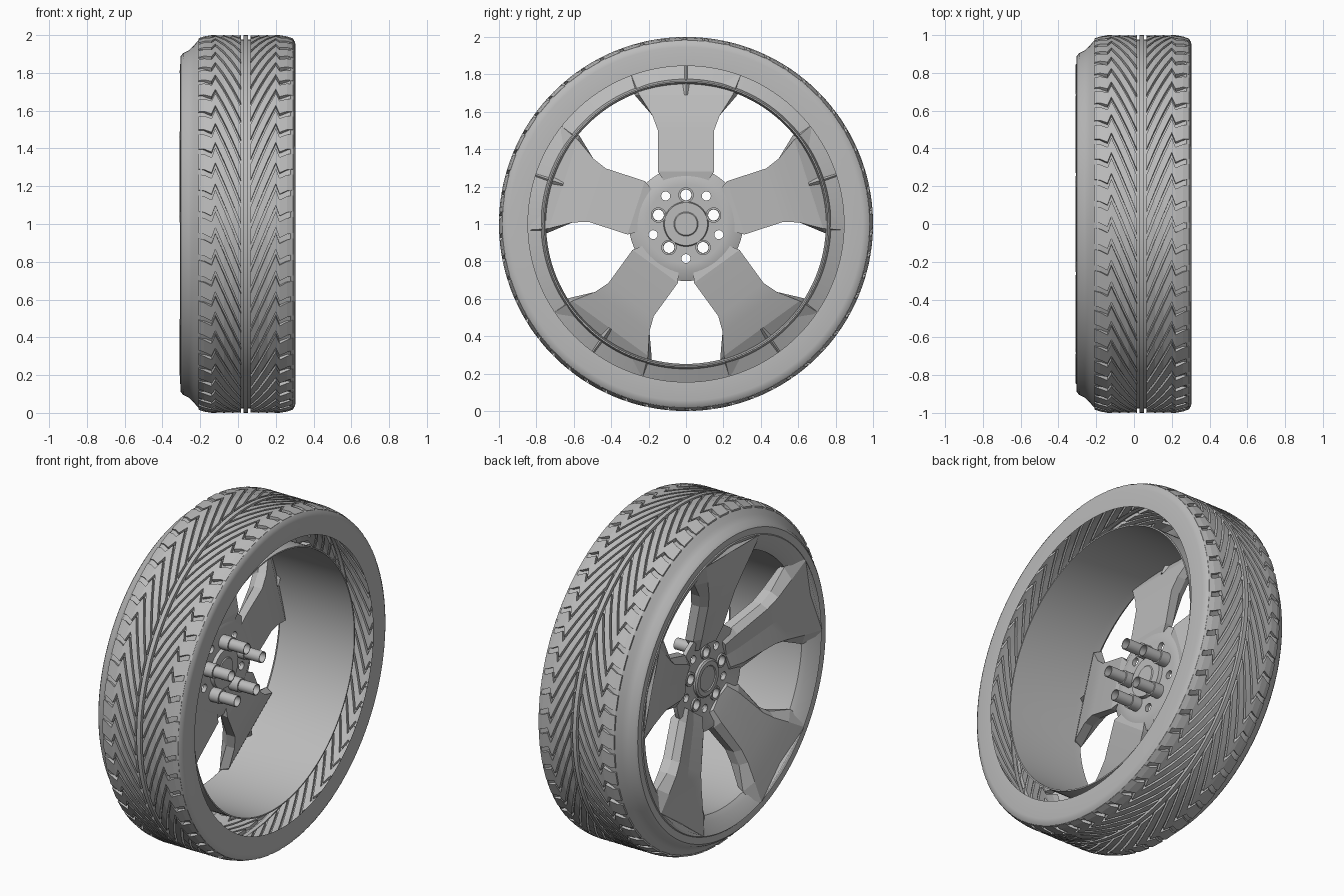
import bpy, bmesh
from math import sin, cos, pi, radians
from mathutils import Matrix, Vector

cube = bpy.data.objects.get("Cube")
if cube:
    bpy.data.objects.remove(cube)

grey = bpy.data.materials.new("neutral_grey")
grey.use_nodes = True
GREY = (0.5, 0.5, 0.5, 1)
grey.diffuse_color = GREY
grey.node_tree.nodes["Principled BSDF"].inputs["Base Color"].default_value = GREY


def finish(name, bm, loc=(0, 0, 1), smooth=30):
    """Turn a bmesh into a shaded grey object."""
    bmesh.ops.remove_doubles(bm, verts=bm.verts, dist=1e-5)
    bmesh.ops.recalc_face_normals(bm, faces=bm.faces)
    me = bpy.data.meshes.new(name)
    bm.to_mesh(me)
    bm.free()
    me.materials.append(grey)
    ob = bpy.data.objects.new(name, me)
    ob.location = loc
    bpy.context.collection.objects.link(ob)
    if smooth:
        bpy.ops.object.select_all(action='DESELECT')
        ob.select_set(True)
        bpy.context.view_layer.objects.active = ob
        bpy.ops.object.shade_smooth_by_angle(angle=radians(smooth))
    return ob


def revolve(name, profile, steps, closed=False, loc=(0, 0, 1)):
    """Spin (x, radius) points about the wheel axis."""
    bm = bmesh.new()
    vs = [bm.verts.new((x, 0, r)) for x, r in profile]
    es = [bm.edges.new(p) for p in zip(vs, vs[1:])]
    if closed:
        es.append(bm.edges.new((vs[-1], vs[0])))
    bmesh.ops.spin(bm, geom=vs + es, cent=(0, 0, 0), axis=(1, 0, 0),
                   angle=2 * pi, steps=steps, use_duplicate=False)
    return finish(name, bm, loc)


def loft(bm, sections):
    """Join equal closed sections into a capped solid."""
    rings = [[bm.verts.new(p) for p in s] for s in sections]
    n = len(rings[0])
    for a, b in zip(rings, rings[1:]):
        for i in range(n):
            j = (i + 1) % n
            bm.faces.new((a[i], a[j], b[j], b[i]))
    bm.faces.new(rings[0])
    bm.faces.new(rings[-1])


# Tyre carcass: flat inner ring, rounded shoulders, grooved base, curved outer sidewall
revolve("tyre_carcass", [
    (0.305, 0.845), (0.305, 0.945), (0.301, 0.965), (0.292, 0.979), (0.278, 0.986),
    (0.262, 0.978), (-0.17, 0.978), (-0.19, 0.982), (-0.205, 0.978), (-0.22, 0.962),
    (-0.235, 0.943), (-0.26, 0.92), (-0.29, 0.905), (-0.303, 0.89), (-0.305, 0.87),
    (-0.30, 0.845)], 128)

# Tread: centre rib and directional blocks on both sides
MID, COUNT = 0.04, 54
revolve("tread_centre_rib", [(0.028, 0.97), (0.028, 1.0), (0.052, 1.0), (0.052, 0.97)], 128, True)


def crown(u):
    return 1 - 0.022 * max(0, (u - 0.17) / 0.09) ** 2


path = [(0.025, 0), (0.07, 0.115), (0.115, 0.225), (0.16, 0.33), (0.18, 0.275), (0.22, 0.295), (0.25, 0.30)]
bm = bmesh.new()
for side in (-1, 1):
    for k in range(COUNT):
        start = 2 * pi * k / COUNT
        sections = []
        for u, t in path:
            top = crown(u)
            ring = []
            for r, w in ((top, 0), (top, 0.086), (top - 0.04, 0.086), (top - 0.04, 0)):
                a = start + t + w
                ring.append((MID + side * u, -r * cos(a), r * sin(a)))
            sections.append(ring)
        loft(bm, sections)
finish("tread_blocks", bm, smooth=0)

# Rim: thin outer lip, flange and barrel
revolve("rim", [
    (-0.300, 0.852), (-0.306, 0.846), (-0.302, 0.838), (-0.27, 0.775),
    (-0.245, 0.748), (-0.20, 0.752), (0.24, 0.758), (0.24, 0.766),
    (-0.20, 0.766), (-0.24, 0.775), (-0.27, 0.845)], 128, True)

# Spokes: shallow creased face, bevelled sides, flat back, flared at the rim
# (distance, face half width, side half width, back half width, face x, side x, back x)
stations = [
    (0.20, 0.08, 0.10, 0.10, -0.145, -0.13, -0.11),
    (0.28, 0.10, 0.145, 0.15, -0.175, -0.15, -0.10),
    (0.50, 0.125, 0.15, 0.15, -0.235, -0.195, -0.14),
    (0.58, 0.15, 0.18, 0.18, -0.258, -0.215, -0.16),
    (0.69, 0.20, 0.275, 0.25, -0.285, -0.25, -0.20),
    (0.79, 0.25, 0.295, 0.29, -0.31, -0.29, -0.265)]
spoke_sections = []
for a, f, w, wb, xf, xe, xb in stations:
    tip = a + 0.045 if a > 0.75 else a
    spoke_sections.append([(xe, w, a), (xf, f, a + (tip - a) * 0.4), (xf + 0.012, 0, tip),
                           (xf, -f, a + (tip - a) * 0.4), (xe, -w, a), (xb, -wb, a), (xb, wb, a)])
wedge_sections = [[(x, y * s, a) for x, y in ((-0.27, 0.07), (-0.27, -0.07), (xr, 0))]
                  for s, a, xr in ((1, 0.69, -0.19), (0.1, 0.845, -0.262))]
for k in range(5):
    turn = Matrix.Rotation(2 * pi * k / 5, 3, 'X')
    bm = bmesh.new()
    for part in (spoke_sections, wedge_sections):
        loft(bm, [[turn @ Vector(p) for p in s] for s in part])
    finish(f"spoke_{k + 1}", bm, smooth=8)

# Hub with centre boss
hub = revolve("hub", [
    (-0.125, 0), (-0.125, 0.105), (-0.125, 0.21), (-0.15, 0.28), (-0.15, 0.305),
    (-0.125, 0.305), (-0.10, 0.25), (-0.10, 0.21), (-0.10, 0.12),
    (-0.08, 0.115), (-0.08, 0.065), (-0.075, 0.06), (-0.075, 0)], 60)
revolve("centre_cap", [(-0.12, 0.11), (-0.14, 0.11), (-0.147, 0.10),
                       (-0.147, 0.075), (-0.142, 0.07), (-0.142, 0)], 48)


def polar(radius, k, offset=0):
    a = radians(90 + offset) + 2 * pi * k / 5
    return radius * cos(a), radius * sin(a)


# Stud and vent holes cut through the hub
bm = bmesh.new()
for k in range(5):
    for radius, offset, hole in ((0.155, 0, 0.038), (0.185, 36, 0.024)):
        y, z = polar(radius, k, offset)
        bmesh.ops.create_cone(bm, cap_ends=True, segments=24, radius1=hole, radius2=hole, depth=0.5,
                              matrix=Matrix.Translation((-0.1, y, z)) @ Matrix.Rotation(pi / 2, 4, 'Y'))
cutter = finish("hole_cutter", bm, smooth=0)
cutter.hide_render = True
cut = hub.modifiers.new("holes", 'BOOLEAN')
cut.operation = 'DIFFERENCE'
cut.solver = 'EXACT'
cut.object = cutter
bpy.context.view_layer.objects.active = hub
bpy.ops.object.modifier_apply(modifier=cut.name)
bpy.data.objects.remove(cutter)

# Hollow stepped studs
for k in range(5):
    y, z = polar(0.155, k)
    revolve(f"stud_tube_{k + 1}", [
        (-0.135, 0.041), (-0.04, 0.041), (-0.04, 0.033), (0.06, 0.033),
        (0.06, 0.029), (-0.135, 0.029)], 24, True, (0, y, 1 + z))
